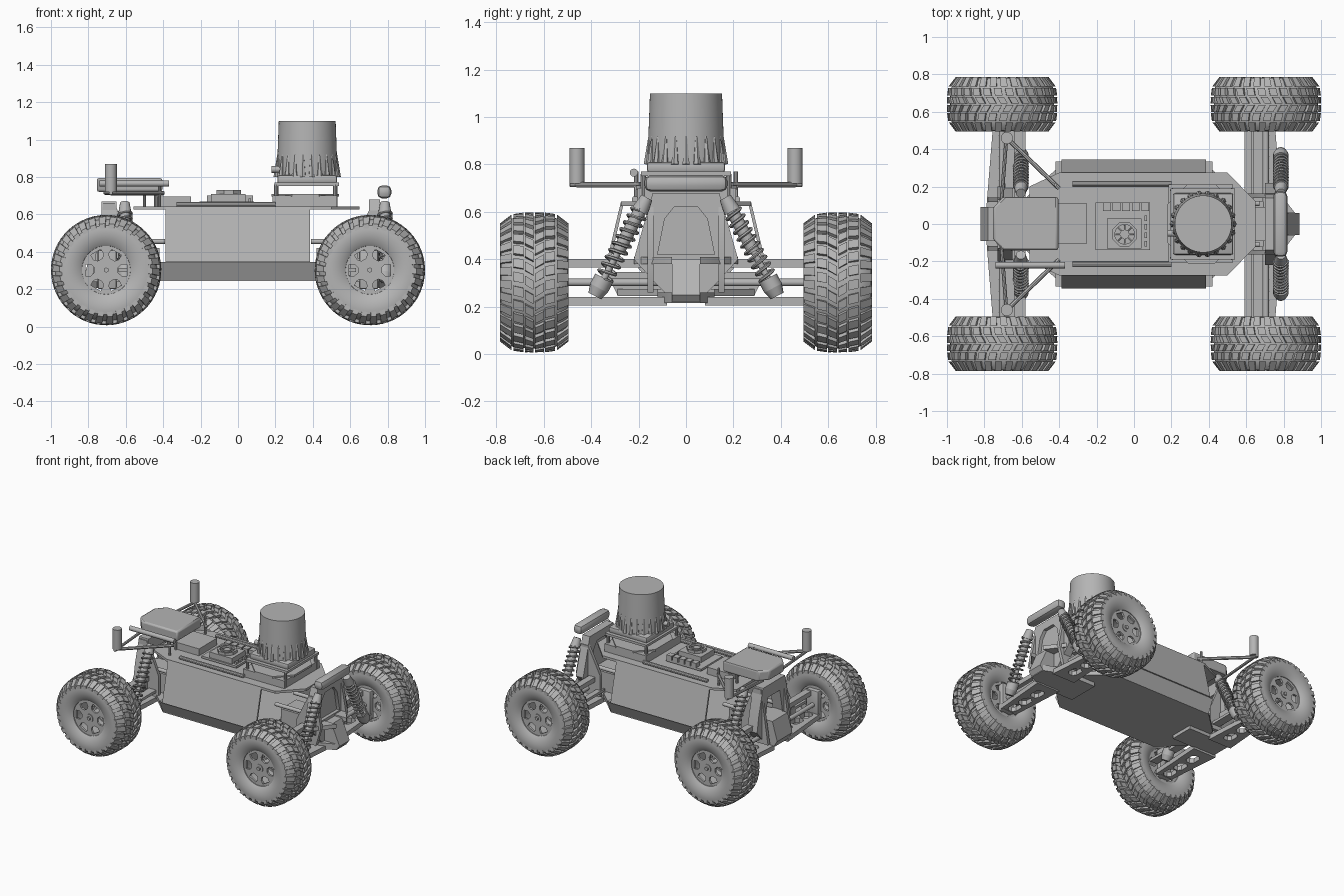
import bpy, bmesh, math
from math import sin, cos, pi, tau
from mathutils import Vector, Matrix

if "Cube" in bpy.data.objects:
    bpy.data.objects.remove(bpy.data.objects["Cube"])

grey = bpy.data.materials.new("mid_grey")
grey.use_nodes = True
COLOUR = (0.46, 0.46, 0.46, 1)
grey.diffuse_color = COLOUR
grey.node_tree.nodes["Principled BSDF"].inputs["Base Color"].default_value = COLOUR
made = []


def add(name, bm):
    bmesh.ops.remove_doubles(bm, verts=bm.verts, dist=1e-5)
    bmesh.ops.recalc_face_normals(bm, faces=bm.faces)
    mesh = bpy.data.meshes.new(name)
    bm.to_mesh(mesh)
    bm.free()
    mesh.materials.clear()
    mesh.materials.append(grey)
    ob = bpy.data.objects.new(name, mesh)
    bpy.context.collection.objects.link(ob)
    made.append(ob)
    return ob


def curve_bm(curve):
    ob = bpy.data.objects.new("temp", curve)
    bm = bmesh.new()
    mesh = ob.to_mesh()
    bm.from_mesh(mesh)
    ob.to_mesh_clear()
    bpy.data.objects.remove(ob)
    return bm


def prism(name, axis, lo, hi, *loops):
    """Extrude an outline (further loops are holes) along an axis."""
    cu = bpy.data.curves.new(name, 'CURVE')
    cu.dimensions, cu.fill_mode, cu.extrude = '2D', 'BOTH', (hi - lo) / 2
    for loop in loops:
        sp = cu.splines.new('POLY')
        sp.points.add(len(loop) - 1)
        for p, (a, b) in zip(sp.points, loop):
            p.co = (a, b, 0, 1)
        sp.use_cyclic_u = True
    bm = curve_bm(cu)
    mid = (lo + hi) / 2
    for v in bm.verts:
        a, b, c = v.co.x, v.co.y, v.co.z + mid
        v.co = {'x': (c, a, b), 'y': (a, c, b), 'z': (a, b, c)}[axis]
    return add(name, bm)


def box(name, x0, x1, y0, y1, z0, z1, bevel=0):
    bm = bmesh.new()
    bmesh.ops.create_cube(bm, size=1)
    for v in bm.verts:
        v.co = ((x0 + x1) / 2 + v.co.x * (x1 - x0), (y0 + y1) / 2 + v.co.y * (y1 - y0),
                (z0 + z1) / 2 + v.co.z * (z1 - z0))
    if bevel:
        bmesh.ops.bevel(bm, geom=bm.edges[:], offset=bevel, segments=2, affect='EDGES', profile=0.5)
    return add(name, bm)


def cone(bm, p, q, r1, r2, n=16):
    p, q = Vector(p), Vector(q)
    turn = (q - p).to_track_quat('Z', 'Y').to_matrix().to_4x4()
    bmesh.ops.create_cone(bm, cap_ends=True, segments=n, radius1=r1, radius2=r2, depth=(q - p).length,
                          matrix=Matrix.Translation((p + q) / 2) @ turn)


def tube(name, p, q, r, r2=None, n=16):
    bm = bmesh.new()
    cone(bm, p, q, r, r if r2 is None else r2, n)
    return add(name, bm)


def ring(r, n, cx=0, cz=0):
    return [(cx + r * cos(tau * i / n), cz + r * sin(tau * i / n)) for i in range(n)]


def mirrored(pts):
    return pts + [(-a, b) for a, b in reversed(pts)]


def slot(x0, x1, y0, y1):
    c = min(x1 - x0, y1 - y0) * 0.3
    return [(x0 + c, y0), (x1 - c, y0), (x1, y0 + c), (x1, y1 - c),
            (x1 - c, y1), (x0 + c, y1), (x0, y1 - c), (x0, y0 + c)]


# Tyre: lathed carcass around the y axis with raised tread blocks
def carcass(y):
    return 0.278 - 0.04 * (abs(y) / 0.14) ** 4


def make_tyre():
    bm = bmesh.new()
    side = [(0.10, 0.128), (0.118, 0.13), (0.132, 0.15), (0.142, 0.185), (0.144, 0.215)]
    crown = [(y, carcass(y)) for y in (0.14, 0.12, 0.09, 0.05, 0)]
    half = side + crown
    prof = half + [(-y, r) for y, r in reversed(half[:-1])]
    n = 64
    rows = [[bm.verts.new((r * cos(tau * i / n), y, r * sin(tau * i / n))) for y, r in prof] for i in range(n)]
    for i in range(n):
        a, b = rows[i], rows[(i + 1) % n]
        for j in range(len(prof)):
            k = (j + 1) % len(prof)
            bm.faces.new((a[j], b[j], b[k], a[k]))
    # each lug: inner edge, outer edge, chevron skew and length, in tread pitches
    pitches = 30
    lugs = [(0.004, 0.040, 0.0, 0.35, 0.62), (0.046, 0.088, 0.45, 0.15, 0.66), (0.096, 0.145, 0.0, 0.1, 0.62)]
    for i in range(pitches):
        for s in (1, -1):
            for y0, y1, t0, skew, length in lugs:
                shift = 0.5 if s < 0 else 0
                low, top = [], []
                for y, t in ((y0, t0), (y1, t0 + skew), (y1, t0 + skew + length), (y0, t0 + length)):
                    a = tau * (i + t + shift) / pitches
                    for rad, out in ((carcass(y) - 0.008, low), (carcass(y) + 0.017, top)):
                        out.append(bm.verts.new((rad * cos(a), s * y, rad * sin(a))))
                bm.faces.new(top)
                for j in range(4):
                    k = (j + 1) % 4
                    bm.faces.new((low[j], low[k], top[k], top[j]))
    return add("tyre", bm)


# Rim: two pierced discs, a barrel and an axle hub
def make_rim():
    holes = []
    for i in range(6):
        a = tau * i / 6
        holes.append([(r * cos(a + d), r * sin(a + d)) for r, d in
                      ((0.066, -0.22), (0.088, -0.36), (0.115, -0.27), (0.115, 0.27), (0.088, 0.36), (0.066, 0.22))])
    parts = [prism("rim_face", 'y', y - 0.008, y + 0.008, ring(0.132, 48), *holes) for y in (0.105, -0.105)]
    parts.append(prism("rim_barrel", 'y', -0.11, 0.11, ring(0.132, 48), ring(0.122, 48)))
    parts.append(tube("hub", (0, -0.118, 0), (0, 0.118, 0), 0.03))
    parts.append(tube("hub_nut", (0, -0.128, 0), (0, 0.128, 0), 0.014, n=6))
    return parts


wheel_parts = [make_tyre()] + make_rim()
for x, y, label in ((0.705, 0.64, "front_left"), (0.705, -0.64, "front_right"),
                    (-0.705, 0.64, "rear_left"), (-0.705, -0.64, "rear_right")):
    for part in wheel_parts:
        ob = part if label == "front_left" else part.copy()
        if ob is not part:
            bpy.context.collection.objects.link(ob)
        ob.name = label + "_" + part.data.name.split(".")[0]
        ob.location = (x, y, 0.302)

# Chassis tray, sloped side panels and top deck
prism("chassis_tray", 'x', -0.42, 0.42, mirrored([(0.29, 0.25), (0.335, 0.345)]))
prism("floor_plate", 'z', 0.245, 0.275, mirrored([(0.6, 0.12), (0.42, 0.29)]) + [
    (-0.42, -0.29), (-0.6, -0.12)][::-1] + [(0.42, -0.29), (0.6, -0.12)])
prism("deck", 'z', 0.625, 0.643, [(-0.56, 0.2), (-0.4, 0.275), (0.5, 0.275), (0.65, 0.12),
                                 (0.65, -0.12), (0.5, -0.275), (-0.4, -0.275), (-0.56, -0.2)])
for s in (1, -1):
    prism("side_panel", 'x', -0.388, 0.385, [(s * 0.262, 0.64), (s * 0.275, 0.64), (s * 0.345, 0.345), (s * 0.33, 0.345)])
    tube("deck_rail", (-0.33, s * 0.215, 0.652), (0.2, s * 0.215, 0.652), 0.014, n=10)
    for x in (0.39, -0.39):
        tube("chassis_brace", (x, s * 0.11, 0.455), (x * 1.72, s * 0.11, 0.455), 0.014)

# Front tower and nose
prism("front_tower", 'x', 0.70, 0.76, mirrored([(0.06, 0.23), (0.13, 0.30), (0.22, 0.40), (0.14, 0.68)]),
      mirrored([(0.12, 0.42), (0.09, 0.57), (0.05, 0.62)]))
prism("tower_panel", 'x', 0.715, 0.735, mirrored([(0.13, 0.41), (0.10, 0.59), (0.05, 0.63)]))
prism("nose_ramp", 'y', -0.06, 0.06, [(0.6, 0.22), (0.86, 0.22), (0.885, 0.25), (0.82, 0.40), (0.74, 0.40)])
prism("skid_front", 'z', 0.215, 0.26, [(0.45, 0.12), (0.72, 0.12), (0.86, 0.06), (0.86, -0.06), (0.72, -0.12), (0.45, -0.12)])
for s in (1, -1):
    prism("tower_cheek", 'y', s * 0.15 - 0.012, s * 0.15 + 0.012,
          [(0.6, 0.26), (0.76, 0.26), (0.8, 0.40), (0.76, 0.62), (0.70, 0.62), (0.6, 0.42)])
    prism("nose_wing", 'z', 0.38, 0.41, [(0.7, s * 0.22), (0.76, s * 0.19), (0.86, s * 0.06), (0.7, s * 0.06)])
box("bumper_bar", 0.745, 0.82, -0.175, 0.175, 0.685, 0.755, 0.026)

# Rear tower
prism("rear_tower", 'x', -0.73, -0.65, mirrored([(0.08, 0.22), (0.2, 0.36), (0.18, 0.48), (0.13, 0.67)]),
      mirrored([(0.1, 0.42), (0.07, 0.58)]))
prism("gearbox", 'y', -0.09, 0.09, [(-0.42, 0.22), (-0.78, 0.22), (-0.82, 0.28), (-0.78, 0.42), (-0.42, 0.42)])
box("front_gearbox", 0.42, 0.7, -0.09, 0.09, 0.24, 0.42)
for s in (1, -1):
    prism("rear_cheek", 'y', s * 0.13 - 0.012, s * 0.13 + 0.012,
          [(-0.56, 0.26), (-0.78, 0.26), (-0.72, 0.66), (-0.66, 0.66), (-0.56, 0.42)])

# Shock absorber with coil spring
def shock(name, p, q):
    p, q = Vector(p), Vector(q)
    bm = bmesh.new()
    at = p.lerp
    for a, b, r1, r2 in ((0, 0.14, 0.026, 0.036), (0.1, 0.55, 0.027, 0.027), (0.5, 0.9, 0.014, 0.014),
                         (0.82, 0.92, 0.042, 0.042), (0.92, 1.0, 0.042, 0.03)):
        cone(bm, at(q, a), at(q, b), r1, r2)
    add(name + "_body", bm)
    turn = (q - p).to_track_quat('Z', 'Y')
    cu = bpy.data.curves.new(name, 'CURVE')
    cu.dimensions, cu.bevel_depth, cu.bevel_resolution = '3D', 0.007, 1
    sp = cu.splines.new('POLY')
    steps, turns = 160, 10
    sp.points.add(steps)
    for i, pt in enumerate(sp.points):
        a = tau * turns * i / steps
        c = at(q, 0.13 + 0.7 * i / steps) + turn @ Vector((0.036 * cos(a), 0.036 * sin(a), 0))
        pt.co = (*c, 1)
    add(name + "_spring", curve_bm(cu))


# Suspension arms, links and shafts on each side
for s in (1, -1):
    for f, end in ((1, "front"), (-1, "rear")):
        arm = [(0.60, 0.08), (0.79, 0.08), (0.755, 0.51), (0.625, 0.51)]
        cuts = [slot(0.655, 0.725, a, a + 0.1) for a in (0.15, 0.28, 0.39)]
        prism(end + "_lower_arm", 'z', 0.205, 0.24,
              *[[(f * x, s * y) for x, y in loop] for loop in [arm] + cuts])
        xa, xb = sorted((f * 0.64, f * 0.69))
        ya, yb = sorted((s * 0.12, s * 0.52))
        box(end + "_upper_arm", xa, xb, ya, yb, 0.365, 0.40)
        box(end + "_tie_bar", xa - f * 0.05, xb - f * 0.06, ya, yb, 0.292, 0.312)
        tube(end + "_drive_shaft", (f * 0.705, s * 0.08, 0.302), (f * 0.705, s * 0.6, 0.302), 0.016)
        box(end + "_knuckle", f * 0.7 - 0.05, f * 0.7 + 0.05, s * 0.52 - 0.025, s * 0.52 + 0.025, 0.2, 0.41, 0.01)
    shock("front_shock", (0.785, s * 0.165, 0.66), (0.785, s * 0.385, 0.245))
    shock("rear_shock", (-0.605, s * 0.165, 0.66), (-0.605, s * 0.385, 0.245))

# Rear electronics case on posts, with antennas
case = prism("radio_case", 'z', 0.72, 0.795, [(-0.70, 0.145), (-0.405, 0.145), (-0.405, -0.14),
                                            (-0.70, -0.14), (-0.755, -0.08), (-0.755, 0.085)])
bev = case.modifiers.new("soft_edges", 'BEVEL')
bev.width, bev.segments = 0.012, 2
tube("side_rod", (-0.74, -0.22, 0.765), (-0.37, -0.22, 0.765), 0.017)
for s in (1, -1):
    for x in (-0.5, -0.44):
        tube("case_post", (x, s * 0.11, 0.64), (x, s * 0.11, 0.725), 0.009, n=8)
    tube("antenna", (-0.68, s * 0.46, 0.72), (-0.68, s * 0.46, 0.87), 0.032, n=24)
    tube("antenna_brace", (-0.68, s * 0.46, 0.714), (-0.4, s * 0.19, 0.714), 0.012, n=8)
    tube("antenna_strut", (-0.68, s * 0.49, 0.714), (-0.71, s * 0.1, 0.714), 0.01, n=8)
    tube("antenna_post", (-0.42, s * 0.21, 0.63), (-0.42, s * 0.21, 0.77), 0.009, n=8)

# Deck electronics: power box, board, ports and fan
box("power_box", -0.45, -0.25, -0.105, 0.11, 0.64, 0.695)
box("board", -0.205, 0.085, -0.14, 0.115, 0.652, 0.668)
box("heat_sink", -0.145, 0.04, -0.13, 0.03, 0.668, 0.71)
prism("fan_frame", 'z', 0.71, 0.73, slot(-0.115, 0.015, -0.12, 0.01), ring(0.052, 24, -0.05, -0.055))
tube("fan_hub", (-0.05, -0.055, 0.70), (-0.05, -0.055, 0.728), 0.025)
for i in range(8):
    a = tau * i / 8
    tube("fan_blade", (-0.05, -0.055, 0.716), (-0.05 + 0.05 * cos(a), -0.055 + 0.05 * sin(a), 0.716), 0.006, n=6)
for i in range(5):
    x = -0.165 + i * 0.051
    box("port", x, x + 0.042, 0.07, 0.115, 0.668, 0.70)
for i in range(4):
    box("chip", 0.055, 0.07, -0.12 + i * 0.045, -0.09 + i * 0.045, 0.668, 0.685)

# Scanner mount and ribbed scanner drum
box("mount_base", 0.185, 0.53, -0.205, 0.21, 0.64, 0.70)
prism("mount_lip", 'z', 0.695, 0.71, slot(0.18, 0.54, -0.21, 0.215))
for x in (0.205, 0.52):
    for y in (-0.18, 0.18):
        tube("mount_post", (x, y, 0.64), (x, y, 0.76), 0.012, n=10)
box("scanner_plate", 0.195, 0.54, -0.19, 0.19, 0.752, 0.77)
box("scanner_base", 0.21, 0.53, -0.165, 0.165, 0.765, 0.81, 0.012)
tube("scanner_drum", (0.37, 0, 0.80), (0.37, 0, 1.10), 0.163, 0.152, 64)
tube("scanner_plug", (0.18, -0.05, 0.84), (0.24, -0.05, 0.84), 0.018)
bm = bmesh.new()
for i in range(22):
    a = tau * i / 22
    cone(bm, (0.37 + 0.163 * cos(a), 0.163 * sin(a), 0.80), (0.37 + 0.155 * cos(a), 0.155 * sin(a), 0.92), 0.017, 0.005, 6)
add("scanner_ribs", bm)

# Smooth round parts while keeping edges sharp
bpy.ops.object.select_all(action='DESELECT')
for ob in made:
    ob.select_set(True)
bpy.context.view_layer.objects.active = made[0]
bpy.ops.object.shade_smooth_by_angle(angle=math.radians(32))
